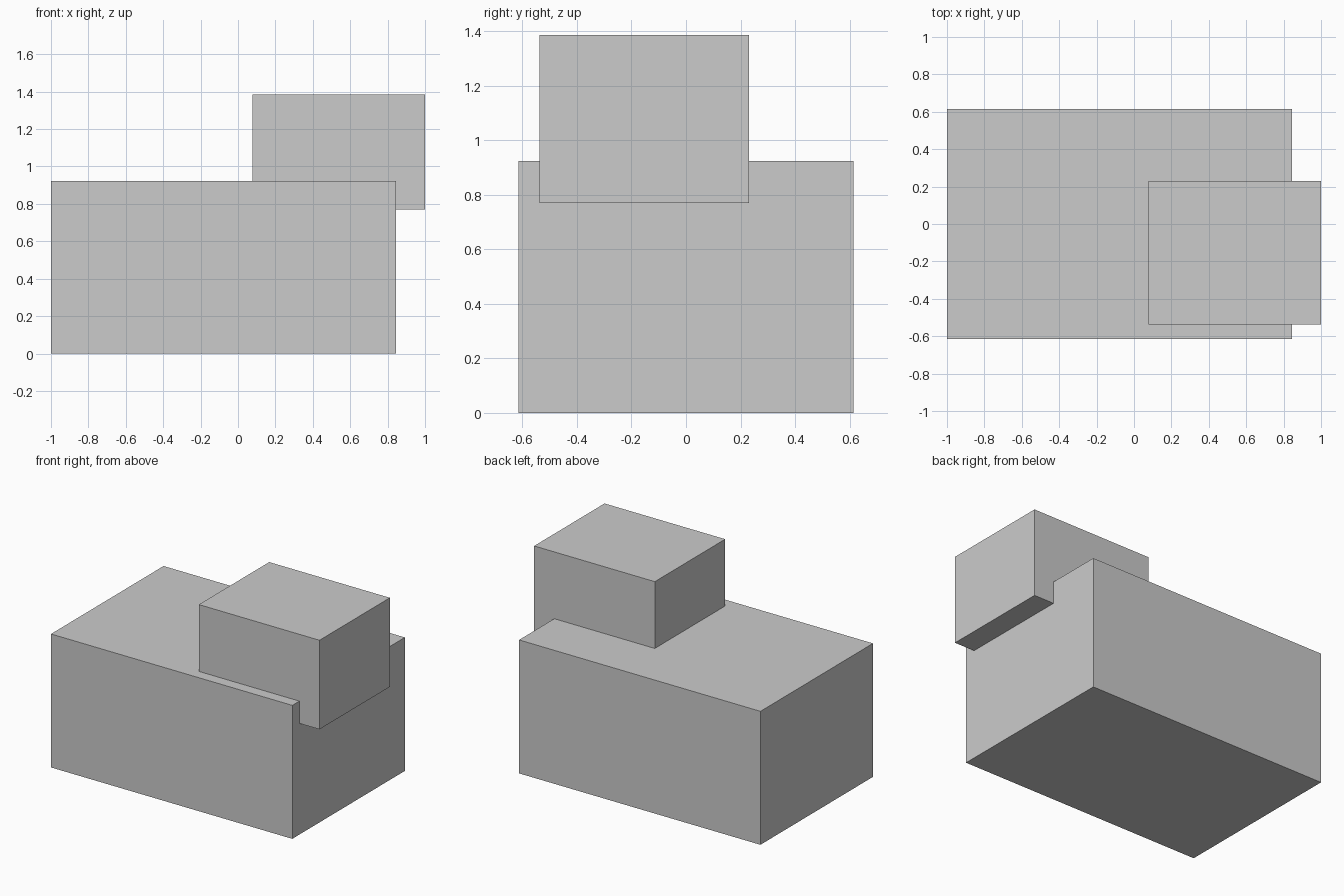
import bpy

if "Cube" in bpy.data.objects:
    bpy.data.objects.remove(bpy.data.objects["Cube"])

grey = bpy.data.materials.new("plain grey")
grey.diffuse_color = (0.6, 0.6, 0.6, 1.0)
grey.use_nodes = True
grey.node_tree.nodes["Principled BSDF"].inputs["Base Color"].default_value = grey.diffuse_color


def box(name, low, high):
    """Axis-aligned box between two corners."""
    centre = [(a + b) / 2 for a, b in zip(low, high)]
    bpy.ops.mesh.primitive_cube_add(size=1, location=centre)
    ob = bpy.context.object
    ob.name = name
    ob.scale = [b - a for a, b in zip(low, high)]
    bpy.ops.object.transform_apply(location=False, rotation=False, scale=True)
    ob.data.materials.append(grey)
    return ob


# Large block standing on the ground
box("base_block", (-1.0, -0.615, 0.0), (0.846, 0.615, 0.923))

# Smaller block sunk into the top, overhanging the right end
box("upper_block", (0.077, -0.538, 0.769), (1.0, 0.231, 1.385))
